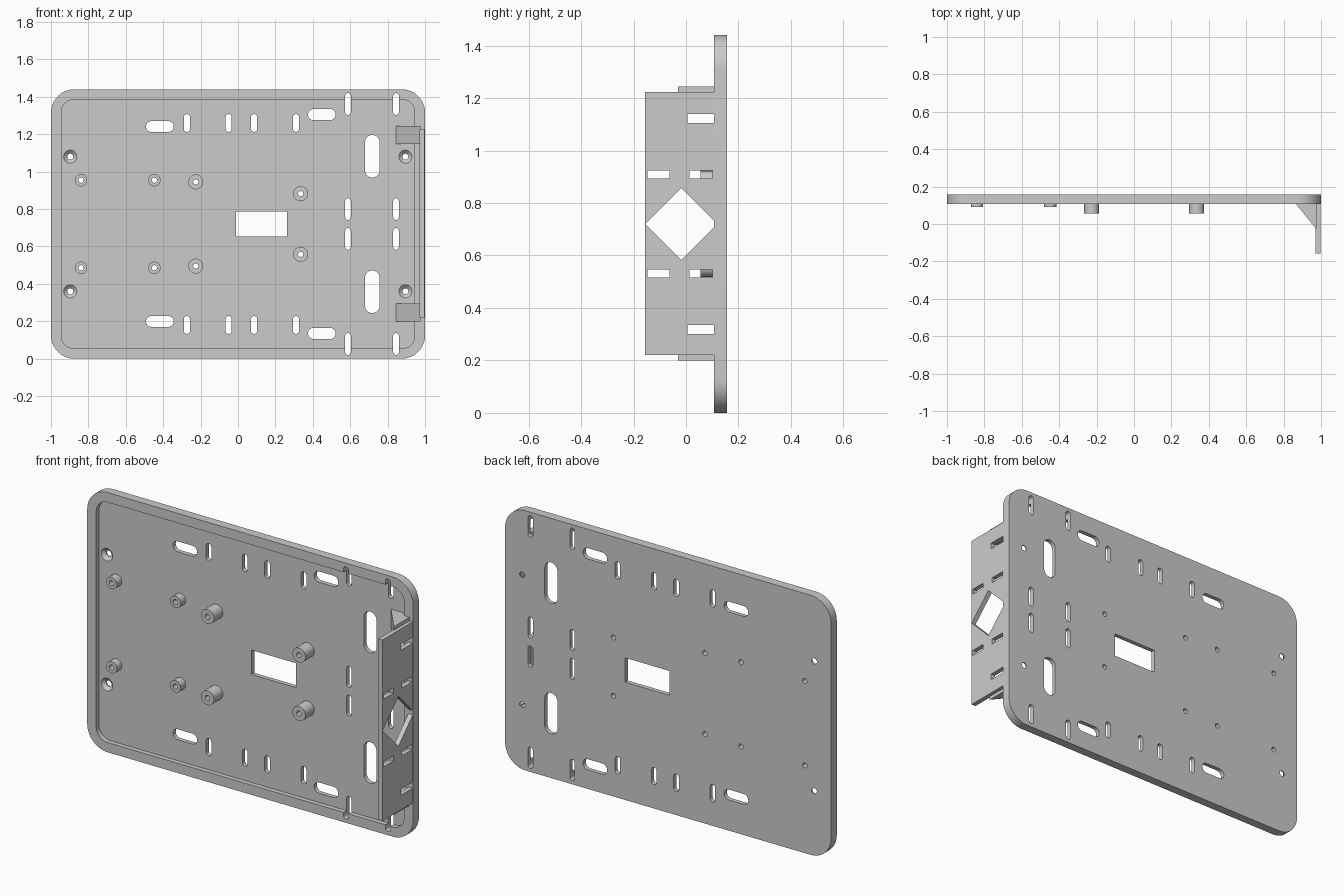
import bpy, bmesh
from math import sin, cos, pi, radians

if "Cube" in bpy.data.objects:
    bpy.data.objects.remove(bpy.data.objects["Cube"])

MID = 0.72                      # height the plate is mirrored about
BACK, FLOOR, FRONT = 0.157, 0.133, 0.107
PLACE = {'x': lambda u, v, t: (t, u, v),
         'y': lambda u, v, t: (u, t, v),
         'z': lambda u, v, t: (u, v, t)}


def loft(bm, rings, axis):
    """Closed solid through rings given as (2D points, depth)."""
    loops = [[bm.verts.new(PLACE[axis](u, v, t)) for u, v in pts] for pts, t in rings]
    n = len(loops[0])
    for a, b in zip(loops, loops[1:]):
        for i in range(n):
            j = (i + 1) % n
            bm.faces.new((a[i], a[j], b[j], b[i]))
    bm.faces.new(loops[0])
    bm.faces.new(loops[-1])


def make(name, bm):
    bmesh.ops.recalc_face_normals(bm, faces=bm.faces)
    me = bpy.data.meshes.new(name)
    bm.to_mesh(me)
    bm.free()
    ob = bpy.data.objects.new(name, me)
    bpy.context.collection.objects.link(ob)
    return ob


def cut(ob, bm):
    cutter = make("cutter", bm)
    cutter.hide_render = True
    m = ob.modifiers.new("cut", 'BOOLEAN')
    m.operation, m.solver, m.object = 'DIFFERENCE', 'EXACT', cutter
    bpy.context.view_layer.objects.active = ob
    bpy.ops.object.modifier_apply(modifier=m.name)
    bpy.data.objects.remove(cutter)


def rrect(x0, x1, z0, z1, r, seg=8):
    """Rounded rectangle; a half-width radius gives a slot."""
    r = min(r, (x1 - x0) / 2 - 1e-4, (z1 - z0) / 2 - 1e-4)
    pts = []
    for k, (cx, cz) in enumerate(((x1 - r, z1 - r), (x0 + r, z1 - r),
                                  (x0 + r, z0 + r), (x1 - r, z0 + r))):
        for i in range(seg + 1):
            a = pi / 2 * (k + i / seg)
            pts.append((cx + r * cos(a), cz + r * sin(a)))
    return pts


def rect(u0, u1, v0, v1):
    return [(u0, v0), (u1, v0), (u1, v1), (u0, v1)]


def circle(x, z, r, n=32):
    return [(x + r * cos(2 * pi * i / n), z + r * sin(2 * pi * i / n)) for i in range(n)]


# Base plate with a shallow tray on the front
bm = bmesh.new()
loft(bm, [(rrect(-1, 1, 0, 2 * MID, 0.125, 12), FRONT),
          (rrect(-1, 1, 0, 2 * MID, 0.125, 12), BACK)], 'y')
plate = make("base_plate", bm)
bm = bmesh.new()
tray = rrect(-0.945, 0.945, 0.054, 1.386, 0.07, 12)
loft(bm, [(tray, 0.0), (tray, FLOOR)], 'y')
cut(plate, bm)

# Slots in the upper half (x0, x1, z0, z1), mirrored to the lower half
slots = [(x - 0.016, x + 0.016, 1.212, 1.308) for x in (-0.273, -0.05, 0.086, 0.31)]
for x in (0.588, 0.845):
    slots += [(x - 0.015, x + 0.015, 1.303, 1.42), (x - 0.015, x + 0.015, 0.742, 0.858)]
slots += [(-0.492, -0.344, 1.212, 1.27), (0.374, 0.522, 1.275, 1.335),
          (0.679, 0.757, 0.968, 1.196)]
# Standoffs in the upper half (x, z, radius, tip)
posts = [(-0.839, 0.954, 0.033, 0.09), (-0.447, 0.954, 0.033, 0.09),
         (-0.226, 0.945, 0.04, 0.055), (0.335, 0.882, 0.04, 0.055)]
HOLE = 0.014

bm = bmesh.new()
for m in (1, -1):
    flip = lambda z: MID + m * (z - MID)
    for x0, x1, z0, z1 in slots:
        p = rrect(x0, x1, min(flip(z0), flip(z1)), max(flip(z0), flip(z1)), 9)
        loft(bm, [(p, 0.0), (p, 0.2)], 'y')
    for x, z, r, tip in posts:
        c = circle(x, flip(z), HOLE)
        loft(bm, [(c, 0.0), (c, 0.2)], 'y')
    # Countersunk screw holes
    for x in (-0.897, 0.895):
        big, small = circle(x, flip(1.08), 0.035), circle(x, flip(1.08), 0.016)
        loft(bm, [(big, 0.1), (big, FLOOR), (small, 0.15), (small, 0.2)], 'y')
window = rect(-0.01, 0.263, 0.653, 0.788)
loft(bm, [(window, 0.0), (window, 0.2)], 'y')
cut(plate, bm)

# Hollow standoffs
for m, side in ((1, "upper"), (-1, "lower")):
    for k, (x, z, r, tip) in enumerate(posts):
        z = MID + m * (z - MID)
        bm = bmesh.new()
        loft(bm, [(circle(x, z, r), FLOOR), (circle(x, z, r), tip),
                  (circle(x, z, HOLE), tip), (circle(x, z, HOLE), FLOOR)], 'y')
        # open the bore and close the base as a ring
        bm.faces.ensure_lookup_table()
        caps = [f for f in bm.faces if len(f.verts) > 4]
        edges = [e for f in caps for e in f.edges]
        bmesh.ops.delete(bm, geom=caps, context='FACES_ONLY')
        bmesh.ops.bridge_loops(bm, edges=edges)
        make(f"{side}_standoff_{k + 1}", bm)

# Side wall with diamond opening and tie slots
bm = bmesh.new()
wall = rect(-0.157, FRONT, 0.22, 1.224)
loft(bm, [(wall, 0.97), (wall, 0.997)], 'x')
side_wall = make("side_wall", bm)
bm = bmesh.new()
c, h = -0.018, 0.138
holes = [[(c - h, MID), (c, MID - h), (c + h, MID), (c, MID + h)]]
for y0, y1, z, hz in ((0.006, 0.12, 1.122, 0.017), (-0.147, -0.063, 0.908, 0.015),
                      (0.014, 0.101, 0.908, 0.015)):
    for zz in (z, 2 * MID - z):
        holes.append(rect(y0, y1, zz - hz, zz + hz))
for p in holes:
    loft(bm, [(p, 0.9), (p, 1.1)], 'x')
cut(side_wall, bm)

# Triangular gussets bracing the wall
for name, z0, z1 in (("upper_gusset", 1.148, 1.244), ("lower_gusset", 0.2, 0.296)):
    bm = bmesh.new()
    tri = [(0.845, FLOOR), (0.977, FLOOR), (0.977, -0.03)]
    loft(bm, [(tri, z0), (tri, z1)], 'z')
    make(name, bm)

bpy.ops.object.select_all(action='SELECT')
bpy.context.view_layer.objects.active = plate
bpy.ops.object.shade_smooth_by_angle(angle=radians(30))
